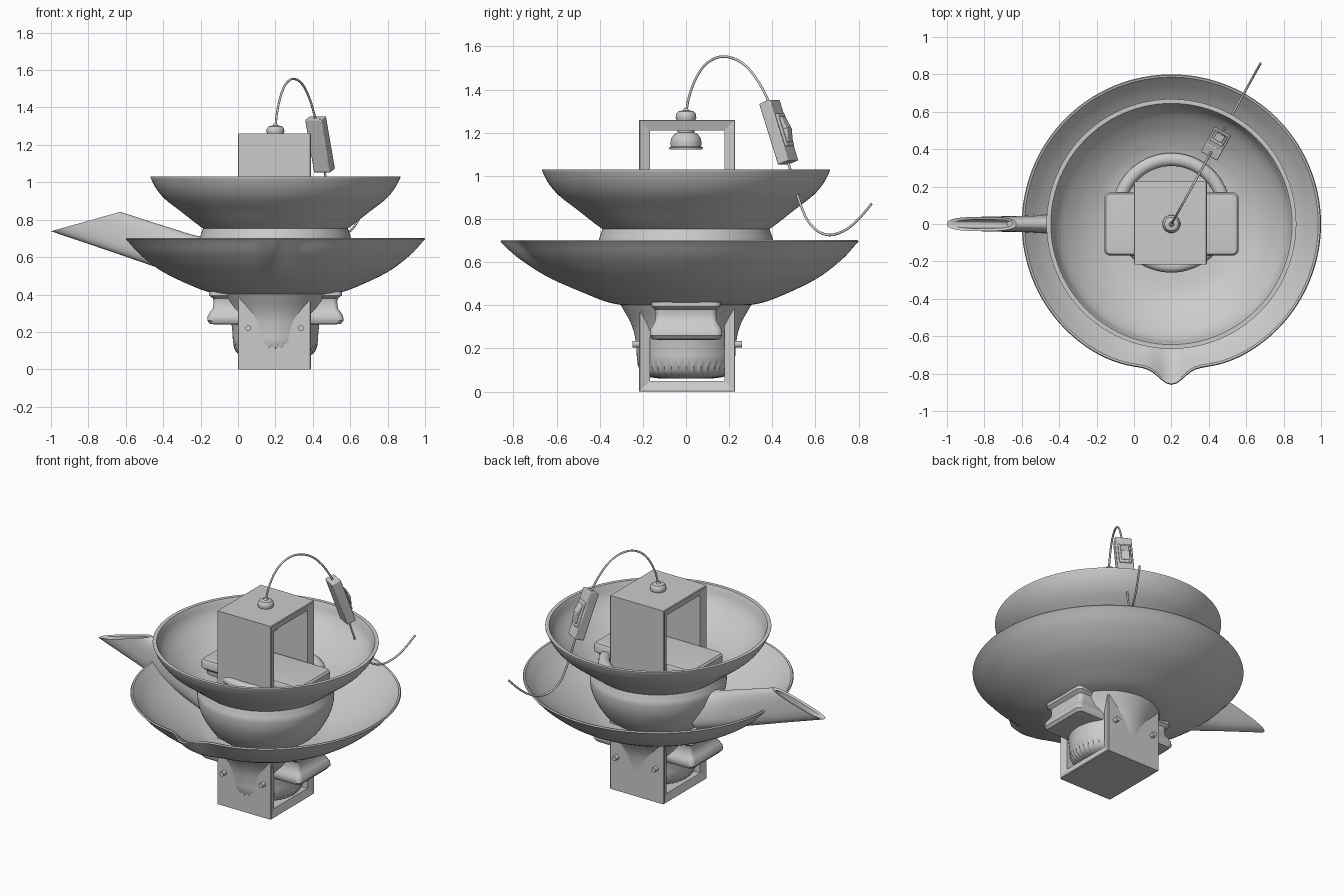
import bpy, math
from math import sin, cos, pi, exp
from mathutils import Vector, Matrix

if "Cube" in bpy.data.objects:
    bpy.data.objects.remove(bpy.data.objects["Cube"])

CX = 0.2  # common vertical axis of the stack


def loft(name, rings, angle=35, loop=False):
    """Skin a list of equally long closed rings; cap the ends unless looped."""
    n = len(rings[0])
    verts = [p for r in rings for p in r]
    faces = []
    count = len(rings)
    for i in range(count if loop else count - 1):
        a, b = i * n, ((i + 1) % count) * n
        faces += [(a + j, a + (j + 1) % n, b + (j + 1) % n, b + j) for j in range(n)]
    if not loop:
        faces += [tuple(reversed(range(n))), tuple(range((count - 1) * n, count * n))]
    me = bpy.data.meshes.new(name)
    me.from_pydata(verts, [], faces)
    me.update()
    ob = bpy.data.objects.new(name, me)
    bpy.context.collection.objects.link(ob)
    finish(ob, angle)
    return ob


def finish(ob, angle=35):
    bpy.ops.object.select_all(action='DESELECT')
    ob.select_set(True)
    bpy.context.view_layer.objects.active = ob
    bpy.ops.object.mode_set(mode='EDIT')
    bpy.ops.mesh.select_all(action='SELECT')
    bpy.ops.mesh.normals_make_consistent(inside=False)
    bpy.ops.object.mode_set(mode='OBJECT')
    bpy.ops.object.shade_smooth_by_angle(angle=math.radians(angle))


def smooth(pts, steps=5):
    """Catmull-Rom through the points."""
    p = [Vector(q) for q in pts]
    p = [2 * p[0] - p[1]] + p + [2 * p[-1] - p[-2]]
    out = []
    for i in range(1, len(p) - 2):
        a, b, c, d = p[i - 1:i + 3]
        for k in range(steps):
            t = k / steps
            out.append(0.5 * (2 * b + (c - a) * t + (2 * a - 5 * b + 4 * c - d) * t * t
                              + (3 * b - a - 3 * c + d) * t ** 3))
    return out + [p[-2]]


def lathe(name, profile, seg=96, radius=lambda r, z, a: r, cy=0.0):
    rings = []
    for r, z in profile:
        ring = []
        for j in range(seg):
            a = 2 * pi * j / seg
            q = radius(r, z, a)
            ring.append((CX + q * cos(a), cy + q * sin(a), z))
        rings.append(ring)
    return loft(name, rings)


# Lower pouring dish with a lip at the front
def lip(r, z, a):
    t = (a + pi / 2 + pi) % (2 * pi) - pi
    k = min(1, max(0, (r - 0.45) / 0.33)) ** 1.5
    return r + k * (0.09 * exp(-(t / 0.11) ** 2) - 0.03 * exp(-(t / 0.27) ** 2))


outer = smooth([(0.22, 0.395), (0.32, 0.405), (0.42, 0.435), (0.6, 0.52), (0.72, 0.61), (0.785, 0.68), (0.8, 0.696)])
inner = smooth([(0.775, 0.69), (0.70, 0.62), (0.58, 0.54), (0.42, 0.46), (0.3, 0.43), (0.05, 0.425)])
lathe("lower_dish", [(0.02, 0.395)] + [tuple(p) for p in outer] + [(0.795, 0.703), (0.785, 0.701)]
      + [tuple(p) for p in inner], 192, lip)

# Round vessel between the dishes
lathe("vessel_body", [tuple(p) for p in smooth(
    [(0.25, 0.425), (0.31, 0.47), (0.36, 0.54), (0.395, 0.62), (0.405, 0.69), (0.395, 0.73), (0.385, 0.76)])])

# Upper bowl
outer = smooth([(0.385, 0.752), (0.43, 0.785), (0.5, 0.84), (0.59, 0.91), (0.64, 0.97), (0.668, 1.025)])
inner = smooth([(0.64, 1.02), (0.615, 0.96), (0.56, 0.9), (0.46, 0.83), (0.33, 0.785), (0.05, 0.77)])
lathe("upper_bowl", [(0.02, 0.75)] + [tuple(p) for p in outer] + [(0.668, 1.03), (0.645, 1.03)]
      + [tuple(p) for p in inner])

# Flared pot at the bottom, finely ribbed on its underside
lathe("flared_pot", [tuple(p) for p in smooth(
    [(0.02, 0.06), (0.14, 0.063), (0.2, 0.085), (0.225, 0.14), (0.23, 0.2), (0.24, 0.27), (0.262, 0.33), (0.305, 0.405)])],
    160, lambda r, z, a: r + (0.003 * cos(40 * a) if 0.06 < z < 0.13 else 0))

# Round rim standing in the upper bowl
rim = [(0.285 + 0.035 * cos(t * pi / 6), 0.82 + 0.03 * sin(t * pi / 6)) for t in range(12)]
loft("inner_rim", [[(CX + r * cos(a * pi / 36), 0.06 + r * sin(a * pi / 36), z) for a in range(72)]
                   for r, z in rim], loop=True)


# Rounded oblong blocks, below the dish and inside the upper bowl
def block(name, rows):
    rings = []
    for hx, hy, z, c in rows:
        ring = []
        for q, (sx, sy) in enumerate([(1, 1), (-1, 1), (-1, -1), (1, -1)]):
            for k in range(7):
                a = pi / 2 * (q + k / 6)
                ring.append((CX + sx * (hx - c) + c * cos(a), sy * (hy - c) + c * sin(a), z))
        rings.append(ring)
    return loft(name, rings)


block("lower_block", [(0.32, 0.13, 0.24, 0.02), (0.35, 0.158, 0.243, 0.03), (0.364, 0.168, 0.26, 0.03),
                      (0.362, 0.167, 0.285, 0.03), (0.35, 0.157, 0.305, 0.03), (0.335, 0.145, 0.325, 0.025),
                      (0.33, 0.14, 0.36, 0.025), (0.334, 0.143, 0.38, 0.025), (0.355, 0.16, 0.395, 0.03),
                      (0.355, 0.16, 0.415, 0.03)])
block("upper_block", [(0.33, 0.14, 0.76, 0.025), (0.335, 0.145, 0.81, 0.025), (0.36, 0.168, 0.83, 0.03),
                      (0.36, 0.168, 0.87, 0.03), (0.35, 0.16, 0.882, 0.025), (0.33, 0.14, 0.885, 0.02)])


# Tall open frame with chamfered inner edges
def rect(x, d):
    return [(x, -0.217 + d, d), (x, 0.228 - d, d), (x, 0.228 - d, 1.26 - d), (x, -0.217 + d, 1.26 - d)]


loft("tall_frame", [rect(0.0, 0.004), rect(0.004, 0), rect(0.386, 0), rect(0.39, 0.004),
                    rect(0.375, 0.05), rect(0.015, 0.05)], 20, loop=True)

# Bolts on front and back plates
for side, y in (("front", -0.225), ("back", 0.236)):
    for k, x in enumerate((0.055, 0.337)):
        bpy.ops.mesh.primitive_cylinder_add(vertices=20, radius=0.015, depth=0.045, location=(x, y, 0.22),
                                            rotation=(pi / 2, 0, 0))
        bolt = bpy.context.object
        bolt.name = f"{side}_bolt_{k + 1}"
        finish(bolt)

# Pouring spout with a slanted open end: (top x, z), (bottom x, z), half width
sections = [((-0.08, 0.70), (-0.15, 0.46), 0.13), ((-0.16, 0.70), (-0.27, 0.49), 0.085),
            ((-0.25, 0.721), (-0.42, 0.54), 0.058), ((-0.4, 0.768), (-0.68, 0.63), 0.045),
            ((-0.63, 0.842), (-1.0, 0.738), 0.038), ((-0.65, 0.83), (-0.965, 0.742), 0.024),
            ((-0.45, 0.765), (-0.68, 0.655), 0.024)]
rings = []
for top, bot, w in sections:
    ring = []
    for j in range(40):
        c, s = cos(2 * pi * j / 40), sin(2 * pi * j / 40)
        e = lambda v: math.copysign(abs(v) ** 0.75, v)
        ring.append(((top[0] + bot[0]) / 2 + (top[0] - bot[0]) / 2 * e(c), w * e(s),
                     (top[1] + bot[1]) / 2 + (top[1] - bot[1]) / 2 * e(c)))
    rings.append(ring)
loft("pouring_spout", rings, 40)

# Lamp holder under the frame top and cable cap above it
lathe("lamp_holder", [(0.01, 1.122), (0.076, 1.122), (0.078, 1.132), (0.07, 1.136), (0.072, 1.155), (0.068, 1.175),
                      (0.055, 1.193), (0.04, 1.2), (0.04, 1.22)], 40)
lathe("cable_cap", [(0.03, 1.25), (0.044, 1.258), (0.048, 1.27), (0.046, 1.287), (0.036, 1.299), (0.014, 1.304),
                    (0.008, 1.315)], 40)


# Cable, lying in a vertical plane through the axis
def on_plane(y, z):
    return Vector((CX + 0.555 * y, y, z))


cu = bpy.data.curves.new("cable", 'CURVE')
cu.dimensions = '3D'
cu.bevel_depth = 0.006
cu.bevel_resolution = 2
path = smooth([on_plane(*p) for p in [
    (0.0, 1.29), (0.015, 1.37), (0.05, 1.46), (0.1, 1.525), (0.17, 1.553), (0.25, 1.53), (0.32, 1.46), (0.385, 1.34),
    (0.44, 1.18), (0.48, 1.04), (0.52, 0.9), (0.56, 0.8), (0.61, 0.745), (0.67, 0.726), (0.74, 0.75), (0.8, 0.8),
    (0.86, 0.87)]], 6)
sp = cu.splines.new('POLY')
sp.points.add(len(path) - 1)
for p, q in zip(sp.points, path):
    p.co = (*q, 1)
cu.use_fill_caps = True
bpy.context.collection.objects.link(bpy.data.objects.new("cable", cu))

# Inline switch, tilted along the cable
h = Vector((0.555, 1, 0)).normalized()
up = (Vector((0, 0, 0.29)) - h * 0.103).normalized()
side = Vector((0, 0, 1)).cross(h)
out = side.cross(up).normalized()
if out.dot(h) < 0:
    out = -out
rot = Matrix((up.cross(out), up, out)).transposed().to_4x4()
mid = on_plane(0.43, 1.203)


def slab(name, size, shift, tilt=0):
    bpy.ops.mesh.primitive_cube_add(size=1)
    ob = bpy.context.object
    ob.name = name
    ob.data.transform(Matrix.Diagonal((*size, 1)))
    ob.matrix_world = Matrix.Translation(mid) @ rot @ Matrix.Translation(shift) @ Matrix.Rotation(tilt, 4, 'X')
    b = ob.modifiers.new("bevel", 'BEVEL')
    b.width = 0.005
    b.segments = 2
    finish(ob)


slab("switch_body", (0.1, 0.3, 0.06), (0, 0, 0))
slab("switch_plate", (0.075, 0.16, 0.02), (0, 0, 0.03))
slab("switch_rocker_top", (0.05, 0.065, 0.03), (0, 0.028, 0.038), -0.2)
slab("switch_rocker_bottom", (0.05, 0.065, 0.03), (0, -0.028, 0.038), 0.25)
